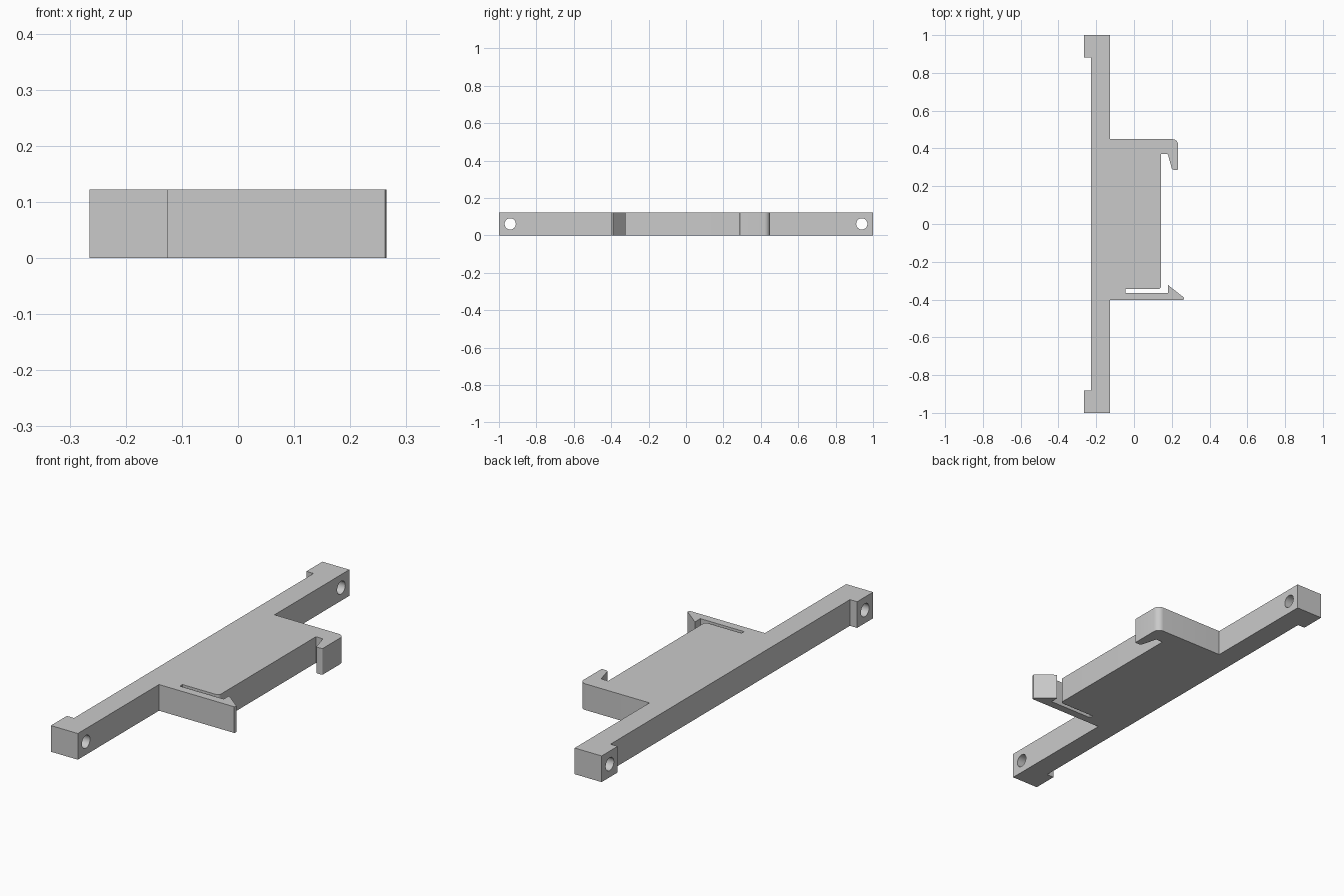
import bpy, bmesh, math
from mathutils import Vector

cube = bpy.data.objects.get("Cube")
if cube:
    bpy.data.objects.remove(cube, do_unlink=True)

HEIGHT = 0.122

gray = bpy.data.materials.new("light_gray")
gray.use_nodes = True
color = (0.59, 0.59, 0.59, 1)
gray.diffuse_color = color
gray.node_tree.nodes["Principled BSDF"].inputs["Base Color"].default_value = color


def rounded(corners, steps=6):
    """Turn (x, y, radius) corners into an outline with filleted corners."""
    outline = []
    for i, (x, y, r) in enumerate(corners):
        p = Vector((x, y))
        if r == 0:
            outline.append(p)
            continue
        a = (Vector(corners[i - 1][:2]) - p).normalized()
        b = (Vector(corners[(i + 1) % len(corners)][:2]) - p).normalized()
        half = a.angle(b) / 2
        center = p + (a + b).normalized() * (r / math.sin(half))
        start = (p + a * (r / math.tan(half)) - center).normalized()
        end = (p + b * (r / math.tan(half)) - center).normalized()
        for k in range(steps + 1):
            outline.append(center + start.lerp(end, k / steps).normalized() * r)
    return outline


def extrude_outline(name, outline, height):
    bm = bmesh.new()
    face = bm.faces.new([bm.verts.new((p.x, p.y, 0)) for p in outline])
    top = bmesh.ops.extrude_face_region(bm, geom=[face])["geom"]
    bmesh.ops.translate(bm, vec=(0, 0, height),
                        verts=[v for v in top if isinstance(v, bmesh.types.BMVert)])
    bmesh.ops.recalc_face_normals(bm, faces=bm.faces)
    mesh = bpy.data.meshes.new(name)
    bm.to_mesh(mesh)
    bm.free()
    mesh.materials.append(gray)
    obj = bpy.data.objects.new(name, mesh)
    bpy.context.collection.objects.link(obj)
    return obj


# Front foot, sprung latch with barb, and its slot
latch = [(-0.265, -1, 0), (-0.126, -1, 0), (-0.126, -0.402, 0),
         (0.262, -0.402, 0), (0.265, -0.39, 0), (0.181, -0.324, 0),
         (0.181, -0.364, 0), (-0.045, -0.364, 0), (-0.045, -0.345, 0)]
# Seating face and rear hook
hook = [(0.143, -0.345, 0.015), (0.143, 0.37, 0), (0.179, 0.37, 0.004),
        (0.202, 0.287, 0.012), (0.234, 0.287, 0.004), (0.234, 0.449, 0.03)]
# Rear arm and the back of the rail with its two end feet
rail = [(-0.126, 0.449, 0), (-0.126, 1, 0), (-0.265, 1, 0), (-0.265, 0.882, 0),
        (-0.228, 0.882, 0), (-0.228, -0.882, 0), (-0.265, -0.882, 0)]
bracket = extrude_outline("clip_bracket", rounded(latch + hook + rail), HEIGHT)

# Screw holes through both ends of the rail
cutters = []
for side, label in ((-1, "front"), (1, "rear")):
    bpy.ops.mesh.primitive_cylinder_add(
        vertices=32, radius=0.03, depth=0.4,
        location=(-0.2, side * 0.94, HEIGHT / 2), rotation=(0, math.pi / 2, 0))
    cutter = bpy.context.object
    cutter.name = label + "_hole_cutter"
    cutter.data.materials.append(gray)
    cutter.hide_render = True
    cutters.append(cutter)
    cut = bracket.modifiers.new(label + "_screw_hole", "BOOLEAN")
    cut.operation = "DIFFERENCE"
    cut.solver = "EXACT"
    cut.object = cutter

# Apply the cuts, then smooth the fillets and hole walls, keeping hard edges
bpy.ops.object.select_all(action="DESELECT")
bpy.context.view_layer.objects.active = bracket
bracket.select_set(True)
for name in [m.name for m in bracket.modifiers]:
    bpy.ops.object.modifier_apply(modifier=name)
bpy.ops.object.shade_smooth_by_angle(angle=math.radians(30))
for cutter in cutters:
    bpy.data.objects.remove(cutter, do_unlink=True)
